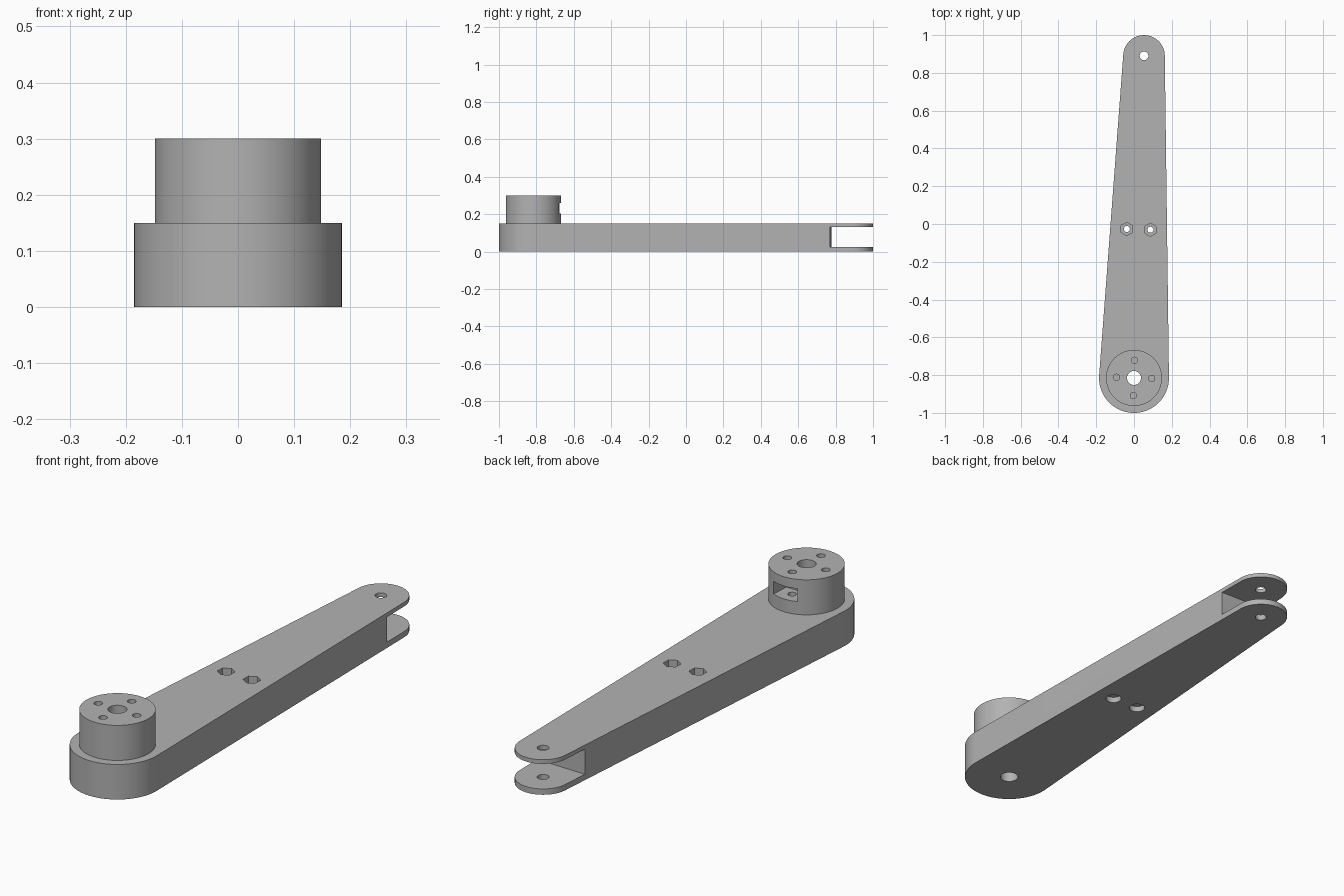
import bpy
import bmesh
import math
from mathutils import Matrix, Vector

if "Cube" in bpy.data.objects:
    bpy.data.objects.remove(bpy.data.objects["Cube"], do_unlink=True)

grey = bpy.data.materials.new("plain grey")
grey.use_nodes = True
grey.diffuse_color = (0.45, 0.45, 0.45, 1)
grey.node_tree.nodes["Principled BSDF"].inputs["Base Color"].default_value = (0.45, 0.45, 0.45, 1)

# Everything is laid out along local y from the hub axis, then swung into place
SPAN = 1.706
THICK = 0.15
TOP = 0.30
HUB_R, TIP_R, BOSS_R = 0.185, 0.11, 0.148
PLACE = Matrix.Translation((0, -0.815, 0)) @ Matrix.Rotation(-math.asin(0.053 / SPAN), 4, "Z")


def prism(name, points, z0, z1):
    """Extrude a counter-clockwise outline from z0 to z1."""
    bm = bmesh.new()
    base = bm.faces.new([bm.verts.new((x, y, z0)) for x, y in points])
    top = bmesh.ops.extrude_face_region(bm, geom=[base])["geom"]
    verts = [v for v in top if isinstance(v, bmesh.types.BMVert)]
    bmesh.ops.translate(bm, verts=verts, vec=Vector((0, 0, z1 - z0)))
    bmesh.ops.recalc_face_normals(bm, faces=bm.faces)
    bm.transform(PLACE)
    mesh = bpy.data.meshes.new(name)
    bm.to_mesh(mesh)
    bm.free()
    mesh.materials.append(grey)
    obj = bpy.data.objects.new(name, mesh)
    bpy.context.collection.objects.link(obj)
    return obj


def arc(cx, cy, r, start, end, n):
    return [(cx + r * math.cos(start + (end - start) * i / n),
             cy + r * math.sin(start + (end - start) * i / n)) for i in range(n + 1)]


def ring(cx, cy, r, n=48, turn=0.0):
    return arc(cx, cy, r, turn, turn + 2 * math.pi, n)[:-1]


def box(x0, x1, y0, y1):
    return [(x0, y0), (x1, y0), (x1, y1), (x0, y1)]


def cut(target, outline, z0, z1):
    """Subtract a prism and discard the cutter."""
    cutter = prism("cutter", outline, z0, z1)
    cutter.hide_render = True
    mod = target.modifiers.new("cut", "BOOLEAN")
    mod.operation = "DIFFERENCE"
    mod.solver = "EXACT"
    mod.object = cutter
    select(target)
    bpy.ops.object.modifier_apply(modifier=mod.name)
    bpy.data.objects.remove(cutter, do_unlink=True)


def select(obj):
    bpy.ops.object.select_all(action="DESELECT")
    obj.select_set(True)
    bpy.context.view_layer.objects.active = obj


# Tapered arm: two end arcs joined by their tangents
tilt = math.asin((HUB_R - TIP_R) / SPAN)
outline = arc(0, SPAN, TIP_R, tilt, math.pi - tilt, 48)
outline += arc(0, 0, HUB_R, math.pi - tilt, 2 * math.pi + tilt, 64)
arm = prism("tapered_arm", outline, 0, THICK)

# Fork slot and pin hole at the tip
cut(arm, box(-0.3, 0.3, 1.59, 2.0), 0.025, 0.132)
cut(arm, ring(0, SPAN, 0.023), -0.1, 0.4)

# Two bolt holes with a hexagonal nut recess above and a round recess below
for x in (-0.0625, 0.0625):
    cx, cy = x, 0.787
    cut(arm, ring(cx, cy, 0.016), -0.1, 0.4)
    cut(arm, ring(cx, cy, 0.035, 6, math.pi / 6), THICK - 0.04, 0.4)
    cut(arm, ring(cx, cy, 0.032), -0.1, 0.025)

# Round boss with screw holes and a side pocket
boss = prism("round_boss", ring(0, 0, BOSS_R, 96), THICK, TOP)
for i in range(4):
    a = i * math.pi / 2
    cut(boss, ring(0.093 * math.cos(a), 0.093 * math.sin(a), 0.017, 32), 0.1, 0.4)
cut(boss, box(-0.057, 0.057, 0.055, 0.3), 0.205, 0.26)

# Shaft hole through both parts
for part in (arm, boss):
    cut(part, ring(0, 0, 0.037), -0.1, 0.4)
    select(part)
    bpy.ops.object.shade_smooth_by_angle(angle=math.radians(30))
